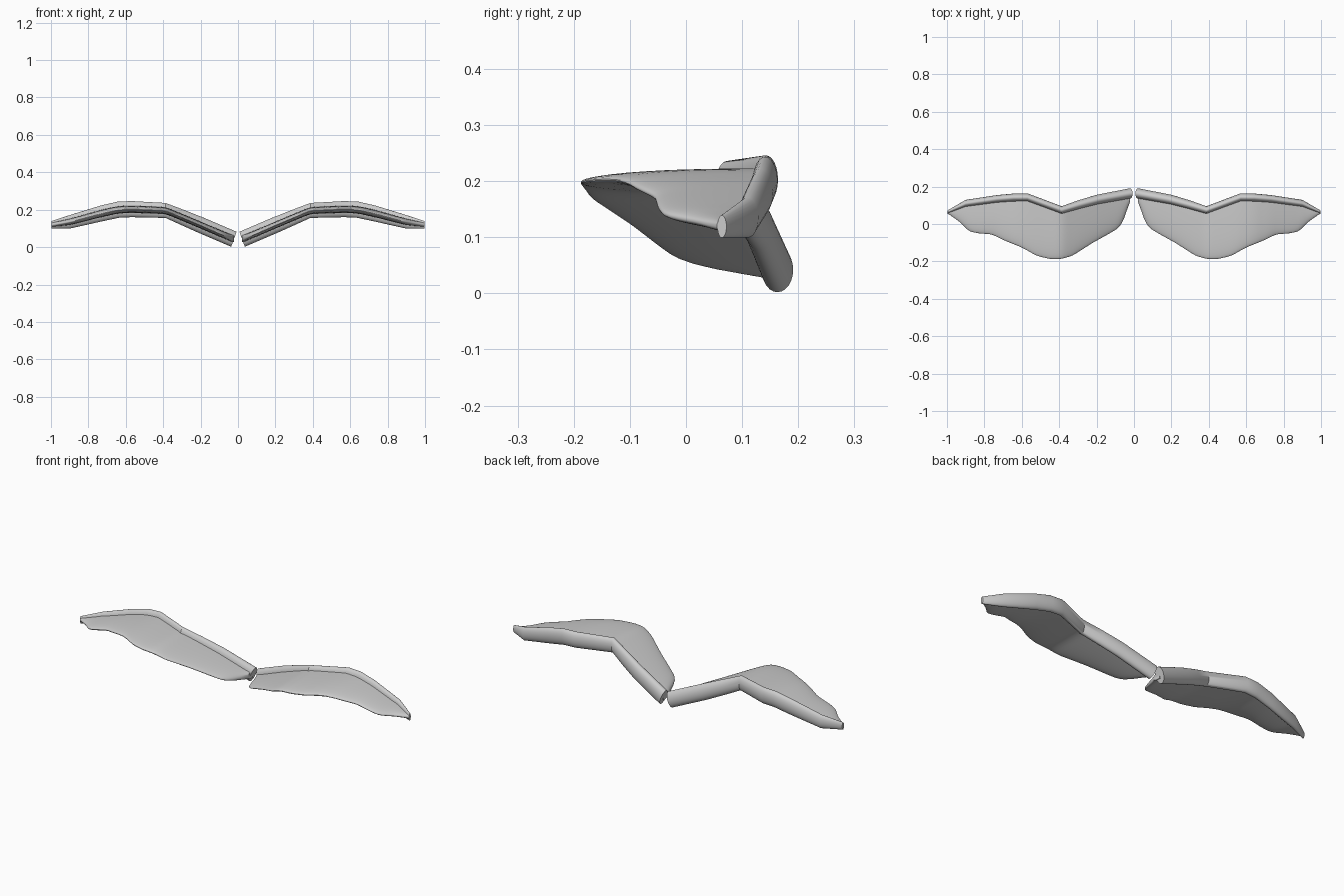
import bpy, bmesh, math

if "Cube" in bpy.data.objects:
    bpy.data.objects.remove(bpy.data.objects["Cube"], do_unlink=True)

grey = bpy.data.materials.new("wing grey")
grey.use_nodes = True
grey.diffuse_color = (0.6, 0.6, 0.6, 1)
grey.node_tree.nodes["Principled BSDF"].inputs["Base Color"].default_value = (0.6, 0.6, 0.6, 1)

# Leading bar stations: x, y, z, half depth, half height, lean
BAR = [(0.022, 0.163, 0.042, 0.028, 0.040, -0.36),
       (0.20, 0.130, 0.118, 0.026, 0.040, -0.36),
       (0.30, 0.102, 0.160, 0.024, 0.040, -0.2),
       (0.387, 0.074, 0.196, 0.021, 0.040, 0),
       (0.57, 0.142, 0.203, 0.022, 0.043, 0),
       (0.64, 0.141, 0.200, 0.022, 0.043, 0.1),
       (0.73, 0.134, 0.180, 0.021, 0.042, 0.1),
       (0.90, 0.110, 0.135, 0.019, 0.036, 0),
       (0.998, 0.064, 0.119, 0.008, 0.020, 0)]

# Trailing edge outline: x, y
EDGE = [(0.022, 0.13), (0.05, 0.03), (0.08, -0.02), (0.13, -0.05), (0.22, -0.10),
        (0.33, -0.17), (0.39, -0.187), (0.45, -0.187), (0.52, -0.17), (0.60, -0.125),
        (0.70, -0.085), (0.76, -0.055), (0.83, -0.05), (0.88, -0.04), (0.93, 0.01),
        (0.998, 0.058)]


def lookup(table, x, column):
    for a, b in zip(table, table[1:]):
        if x <= b[0]:
            t = (x - a[0]) / (b[0] - a[0])
            return a[column] + (b[column] - a[column]) * t
    return table[-1][column]


def soft_lookup(table, x, column, reach=0.012):
    offsets = (-reach, 0, reach)
    return sum(lookup(table, min(0.998, max(0.022, x + o)), column) for o in offsets) / 3


def loft(name, rings):
    """Skin closed rings, cap both ends and mirror to the other side."""
    bm = bmesh.new()
    loops = [[bm.verts.new(p) for p in ring] for ring in rings]
    for a, b in zip(loops, loops[1:]):
        for i in range(len(a)):
            j = (i + 1) % len(a)
            bm.faces.new((a[i], a[j], b[j], b[i]))
    bm.faces.new(loops[0])
    bm.faces.new(loops[-1])
    bmesh.ops.recalc_face_normals(bm, faces=bm.faces[:])
    mesh = bpy.data.meshes.new(name)
    bm.to_mesh(mesh)
    bm.free()
    mesh.materials.append(grey)
    obj = bpy.data.objects.new(name, mesh)
    bpy.context.collection.objects.link(obj)
    bpy.ops.object.select_all(action="DESELECT")
    obj.select_set(True)
    bpy.context.view_layer.objects.active = obj
    bpy.ops.object.shade_smooth_by_angle(angle=math.radians(35))
    mirror = obj.modifiers.new("Mirror", "MIRROR")
    mirror.use_mirror_merge = False
    return obj


# Bent elliptical bars along the front of both wings
SIDES = 24
bar_rings = []
for x, y, z, depth, height, lean in BAR:
    ring = []
    for i in range(SIDES):
        a = math.tau * i / SIDES
        up = height * math.sin(a)
        ring.append((x + up * lean, y + depth * math.cos(a), z + up))
    bar_rings.append(ring)
loft("wing_bars", bar_rings)

# Thin lens-shaped panels hanging behind the bars
STEPS, CHORD = 64, 12
panel_rings = []
for s in range(STEPS + 1):
    x = 0.022 + 0.976 * s / STEPS
    lead = lookup(BAR, x, 1)
    trail = soft_lookup(EDGE, x, 1)
    z = soft_lookup(BAR, x, 2, 0.02)
    thick = min(0.019, 0.45 * lookup(BAR, x, 4))
    top, bottom = [], []
    for c in range(CHORD + 1):
        t = math.sin(math.pi / 2 * c / CHORD)
        half = thick * math.sqrt(max(0, 1 - t ** 2.5)) + 0.001
        y = lead + (trail - lead) * t
        top.append((x, y, z + half))
        bottom.append((x, y, z - half))
    panel_rings.append(top + bottom[::-1])
loft("wing_panels", panel_rings)
